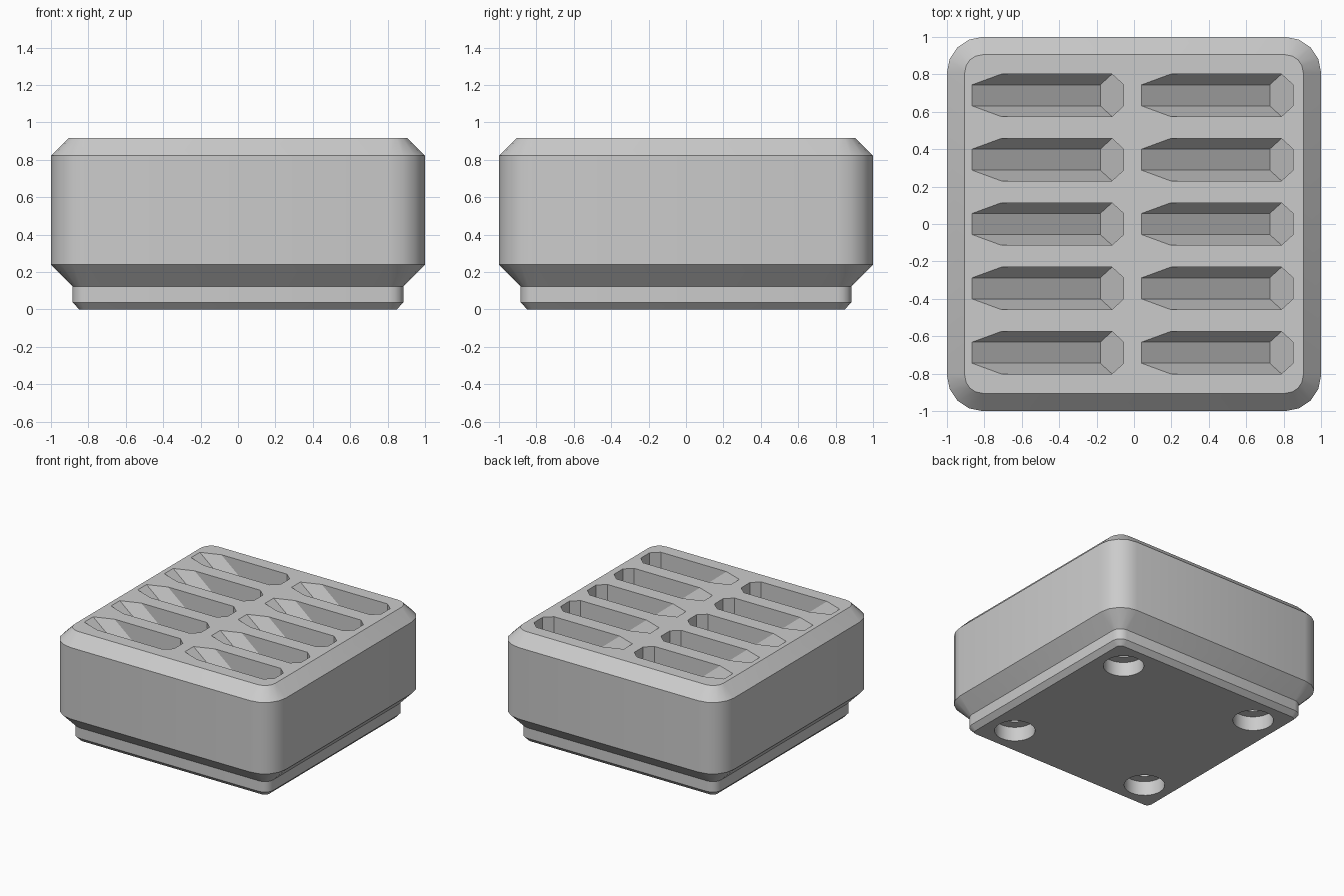
import bpy, bmesh
from math import sin, cos, tan, pi, radians
from mathutils import Vector

cube = bpy.data.objects.get("Cube")
if cube:
    bpy.data.objects.remove(cube)

grey = bpy.data.materials.new("light grey plastic")
grey.use_nodes = True
COLOUR = (0.6, 0.6, 0.6, 1)
grey.diffuse_color = COLOUR
grey.node_tree.nodes["Principled BSDF"].inputs["Base Color"].default_value = COLOUR

TOP = 0.917
CORNER = 0.81      # centre of the corner arcs
ARC_STEPS = 4


def make_object(name, bm):
    bmesh.ops.recalc_face_normals(bm, faces=bm.faces[:])
    mesh = bpy.data.meshes.new(name)
    bm.to_mesh(mesh)
    bm.free()
    mesh.materials.append(grey)
    obj = bpy.data.objects.new(name, mesh)
    bpy.context.collection.objects.link(obj)
    return obj


def rounded_ring(bm, half, z):
    """Rounded square whose arcs share the same corner centres."""
    ring = []
    for q in range(4):
        cx = CORNER if q in (0, 3) else -CORNER
        cy = CORNER if q in (0, 1) else -CORNER
        for i in range(ARC_STEPS + 1):
            a = (q + i / ARC_STEPS) * pi / 2
            r = half - CORNER
            ring.append(bm.verts.new((cx + r * cos(a), cy + r * sin(a), z)))
    return ring


# Holder body: stepped foot, flared waist, chamfered top
bm = bmesh.new()
profile = [(0.848, 0), (0.885, 0.038), (0.885, 0.124),
           (1, 0.24), (1, 0.822), (0.905, TOP)]
rings = [rounded_ring(bm, h, z) for h, z in profile]
for low, high in zip(rings, rings[1:]):
    for i in range(len(low)):
        j = (i + 1) % len(low)
        bm.faces.new((low[i], low[j], high[j], high[i]))
bm.faces.new(rings[0][::-1])
bm.faces.new(rings[-1])
body = make_object("holder_body", bm)


def slot_cutter(x, y):
    """Tilted hexagonal prism, swept straight up through the top."""
    tilt = radians(39.5)
    radius = 0.113
    axis = Vector((-cos(tilt), 0, sin(tilt)))
    up = Vector((sin(tilt), 0, cos(tilt)))
    side = Vector((0, 1, 0))
    floor = Vector((x + 0.685, y, TOP - 0.685 * tan(tilt)))
    centre = floor + up * radius * cos(pi / 6)
    bm = bmesh.new()
    for along in (0, 1.3):
        for lift in (0, 1):
            for k in range(6):
                a = k * pi / 3
                p = centre + axis * along + radius * (side * cos(a) + up * sin(a))
                bm.verts.new(p + Vector((0, 0, lift)))
    hull = bmesh.ops.convex_hull(bm, input=bm.verts[:])
    loose = {g for g in hull["geom_interior"] + hull["geom_unused"]
             if isinstance(g, bmesh.types.BMVert)}
    bmesh.ops.delete(bm, geom=list(loose), context='VERTS')
    bmesh.ops.dissolve_limit(bm, angle_limit=0.01, verts=bm.verts[:], edges=bm.edges[:])
    return make_object("slot_cutter", bm)


def hole_cutter(x, y, radius, depth):
    bm = bmesh.new()
    bmesh.ops.create_cone(bm, cap_ends=True, segments=32, radius1=radius,
                          radius2=radius, depth=2 * depth)
    bmesh.ops.translate(bm, vec=(x, y, 0), verts=bm.verts[:])
    return make_object("hole_cutter", bm)


# Ten angled slots, then a magnet pocket and screw hole in each foot corner
cutters = [slot_cutter(x, row * 0.344) for x in (-0.865, 0.041) for row in range(-2, 3)]
for x in (-0.625, 0.625):
    for y in (-0.625, 0.625):
        cutters.append(hole_cutter(x, y, 0.15, 0.116))
        cutters.append(hole_cutter(x, y, 0.072, 0.29))

bpy.ops.object.select_all(action='DESELECT')
body.select_set(True)
bpy.context.view_layer.objects.active = body
for cutter in cutters:
    cut = body.modifiers.new("cut", 'BOOLEAN')
    cut.operation = 'DIFFERENCE'
    cut.solver = 'EXACT'
    cut.object = cutter
    bpy.ops.object.modifier_apply(modifier=cut.name)
    bpy.data.objects.remove(cutter)

bpy.ops.object.shade_smooth_by_angle(angle=radians(29))
